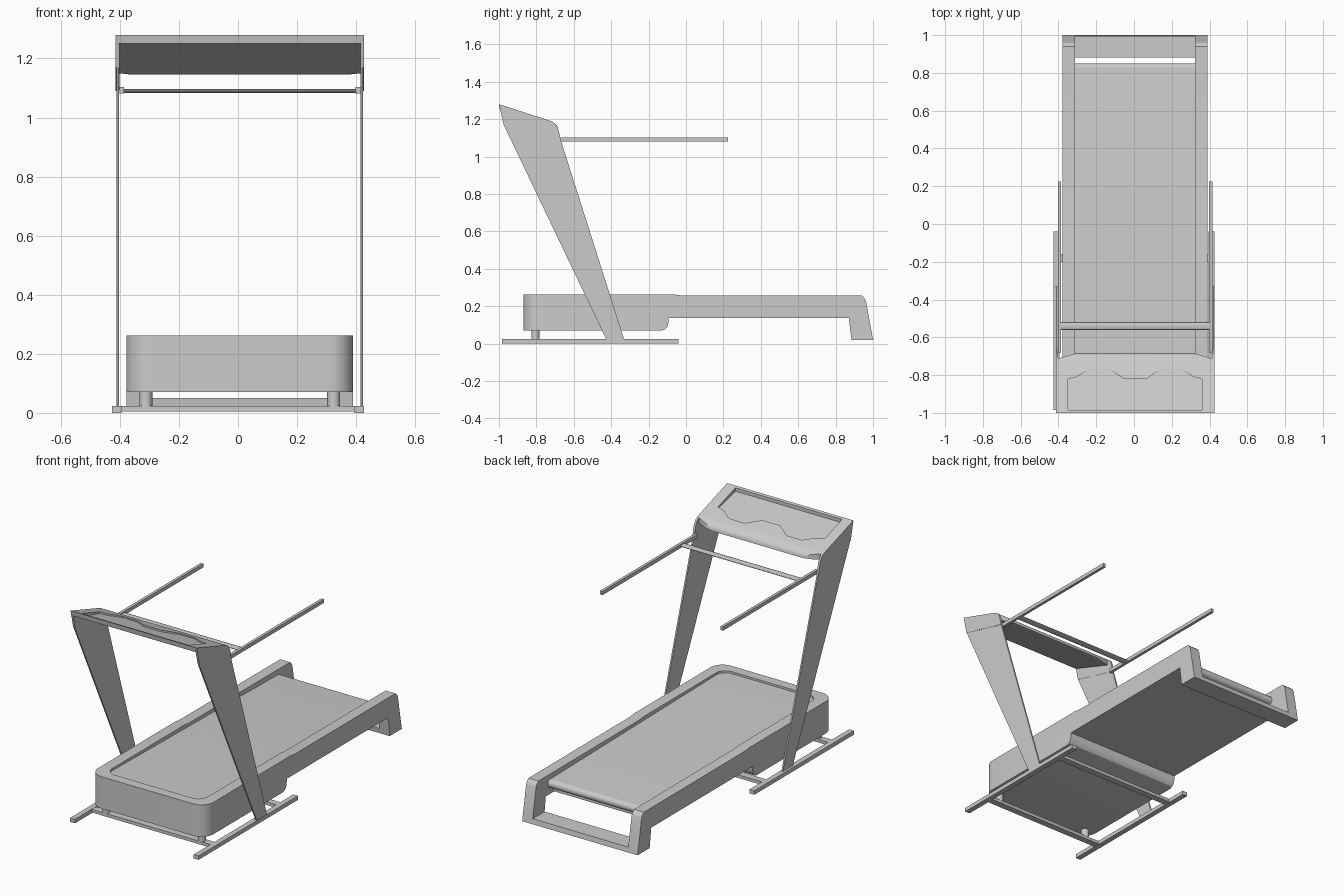
import bpy, bmesh, math

if "Cube" in bpy.data.objects:
    bpy.data.objects.remove(bpy.data.objects["Cube"])

grey = bpy.data.materials.new("light_grey")
grey.diffuse_color = (0.6, 0.6, 0.6, 1)
grey.use_nodes = True
grey.node_tree.nodes["Principled BSDF"].inputs["Base Color"].default_value = grey.diffuse_color
CX = 0.006  # the machine sits slightly right of the runners' centre


def finish(name, bm, closed=True):
    if closed:
        bmesh.ops.recalc_face_normals(bm, faces=bm.faces)
    me = bpy.data.meshes.new(name)
    bm.to_mesh(me)
    bm.free()
    me.materials.append(grey)
    ob = bpy.data.objects.new(name, me)
    bpy.context.collection.objects.link(ob)
    return ob


def side_prism(name, pts, x0, x1, pick=None, radius=0.0):
    """Extrude a (y, z) profile along x; round the edges chosen by pick."""
    bm = bmesh.new()
    a = [bm.verts.new((x0, y, z)) for y, z in pts]
    b = [bm.verts.new((x1, y, z)) for y, z in pts]
    bm.faces.new(a)
    bm.faces.new(b[::-1])
    n = len(pts)
    for i in range(n):
        j = (i + 1) % n
        bm.faces.new((a[j], a[i], b[i], b[j]))
    if pick:
        edges = [e for e in bm.edges if pick(*[v.co for v in e.verts])]
        bmesh.ops.bevel(bm, geom=edges, offset=radius, segments=8,
                        profile=0.5, affect='EDGES')
    return finish(name, bm)


def plan_prism(name, pts, low_z, top):
    """Prism from an (x, y) outline; low_z gives the floor height at y."""
    bm = bmesh.new()
    low = [bm.verts.new((x, y, low_z(y))) for x, y in pts]
    high = [bm.verts.new((x, y, top)) for x, y in pts]
    bm.faces.new(low)
    bm.faces.new(high)
    for i in range(len(pts)):
        j = (i + 1) % len(pts)
        bm.faces.new((low[i], low[j], high[j], high[i]))
    return finish(name, bm)


def box(name, x, y, z):
    return side_prism(name, [(y[0], z[0]), (y[1], z[0]), (y[1], z[1]), (y[0], z[1])], *x)


def cut(ob, cutter):
    m = ob.modifiers.new("cut", 'BOOLEAN')
    m.operation = 'DIFFERENCE'
    m.solver = 'EXACT'
    m.object = cutter
    bpy.context.view_layer.objects.active = ob
    bpy.ops.object.modifier_apply(modifier="cut")
    bpy.data.objects.remove(cutter)


def smooth(ob):
    bpy.ops.object.select_all(action='DESELECT')
    ob.select_set(True)
    bpy.context.view_layer.objects.active = ob
    bpy.ops.object.shade_smooth_by_angle(angle=math.radians(30))


def front_upright(y):
    """Picks the vertical edges at a given front position."""
    return lambda p, q: (abs(p.y - y) < 1e-4 and abs(q.y - y) < 1e-4
                         and abs(p.x - q.x) < 1e-4)


# Deck frame: motor hood, side rails, deck board and rear feet in one shell
frame = side_prism("deck_frame", [
    (-0.87, 0.07), (-0.13, 0.07), (-0.112, 0.076), (-0.1, 0.09), (-0.094, 0.11),
    (-0.093, 0.137), (0.87, 0.137), (0.885, 0.02), (1.0, 0.02), (0.963, 0.225),
    (0.955, 0.243), (0.94, 0.256), (-0.02, 0.257), (-0.06, 0.262), (-0.87, 0.262)],
    CX - 0.384, CX + 0.384, front_upright(-0.87), 0.08)
opening = side_prism("opening_cutter", [
    (-0.81, 0.246), (0.79, 0.222), (0.79, 0.05), (1.1, 0.05), (1.1, 0.4), (-0.81, 0.4)],
    CX - 0.318, CX + 0.318, front_upright(-0.81), 0.06)
cut(frame, opening)
smooth(frame)

# Running belt: a ribbon over the deck board, wrapped round the rear roller
r = 0.025
path = [(-0.83, 0.25)] + [
    (0.825 + r * math.cos(t), 0.2 + r * math.sin(t))
    for t in [math.radians(90 - 15 * i) for i in range(13)]] + [(0.78, 0.17)]
bm = bmesh.new()
rows = [[bm.verts.new((CX + s * 0.319, y, z)) for s in (-1, 1)] for y, z in path]
for p, q in zip(rows, rows[1:]):
    bm.faces.new((p[0], p[1], q[1], q[0]))
smooth(finish("running_belt", bm, closed=False))

# Console slab with soft rear edge and trimmed rear corners
console = side_prism("console", [
    (-1.0, 1.28), (-0.74, 1.196), (-0.715, 1.187), (-0.695, 1.172), (-0.685, 1.155),
    (-0.682, 1.145), (-0.70, 1.145), (-0.995, 1.25)], CX - 0.41, CX + 0.41)
for s in (-1, 1):
    cut(console, plan_prism("corner_cutter", [
        (CX + s * 0.43, -0.72), (CX + s * 0.30, -0.68), (CX + s * 0.30, -0.6),
        (CX + s * 0.43, -0.6)], lambda y: 1.0, 1.4))

# Wavy recessed panel in the console
half = [(0.355, -0.985), (0.355, -0.82), (0.31, -0.81), (0.24, -0.765),
        (0.14, -0.765), (0.06, -0.82)]
outline = [(CX + x, y) for x, y in half] + [(CX - x, y) for x, y in reversed(half)]
cut(console, plan_prism("panel_cutter", outline, lambda y: 1.258 - 0.26 * (y + 1), 1.4))
smooth(console)

for side, s in (("left", -1), ("right", 1)):
    def span(a, b):
        return sorted((CX + s * a, CX + s * b))

    # Console end caps folding down onto the uprights
    smooth(side_prism(side + "_console_cap", [
        (-1.0, 1.28), (-0.975, 1.17), (-0.67, 1.09), (-0.682, 1.145), (-0.695, 1.172),
        (-0.715, 1.187), (-0.74, 1.196)], *span(0.408, 0.42)))
    # Tapered plate uprights
    side_prism(side + "_upright", [
        (-0.425, 0.02), (-0.33, 0.02), (-0.67, 1.09), (-0.69, 1.15), (-0.975, 1.17)],
        *span(0.409, 0.418))
    # Long handrails
    box(side + "_handrail", span(0.392, 0.409), (-0.68, 0.224), (1.081, 1.103))
    # Floor runners
    box(side + "_runner", sorted((s * 0.395, s * 0.427)), (-0.985, -0.04), (0, 0.024))
    # Round support feet under the hood
    bm = bmesh.new()
    bmesh.ops.create_cone(bm, cap_ends=True, segments=24, radius1=0.022,
                          radius2=0.022, depth=0.055)
    bmesh.ops.translate(bm, verts=bm.verts, vec=(CX + s * 0.318, -0.805, 0.0475))
    smooth(finish(side + "_support_foot", bm))

# Cross members
rod = [(-0.54 + 0.021 * math.cos(t), 1.09 + 0.007 * math.sin(t))
       for t in [math.tau * i / 16 for i in range(16)]]
smooth(side_prism("handrail_crossbar", rod, CX - 0.395, CX + 0.395))
box("front_base_bar", (-0.4, 0.4), (-0.825, -0.785), (0.004, 0.023))
box("rear_base_bar", (-0.4, 0.4), (-0.20, -0.16), (0.004, 0.023))
